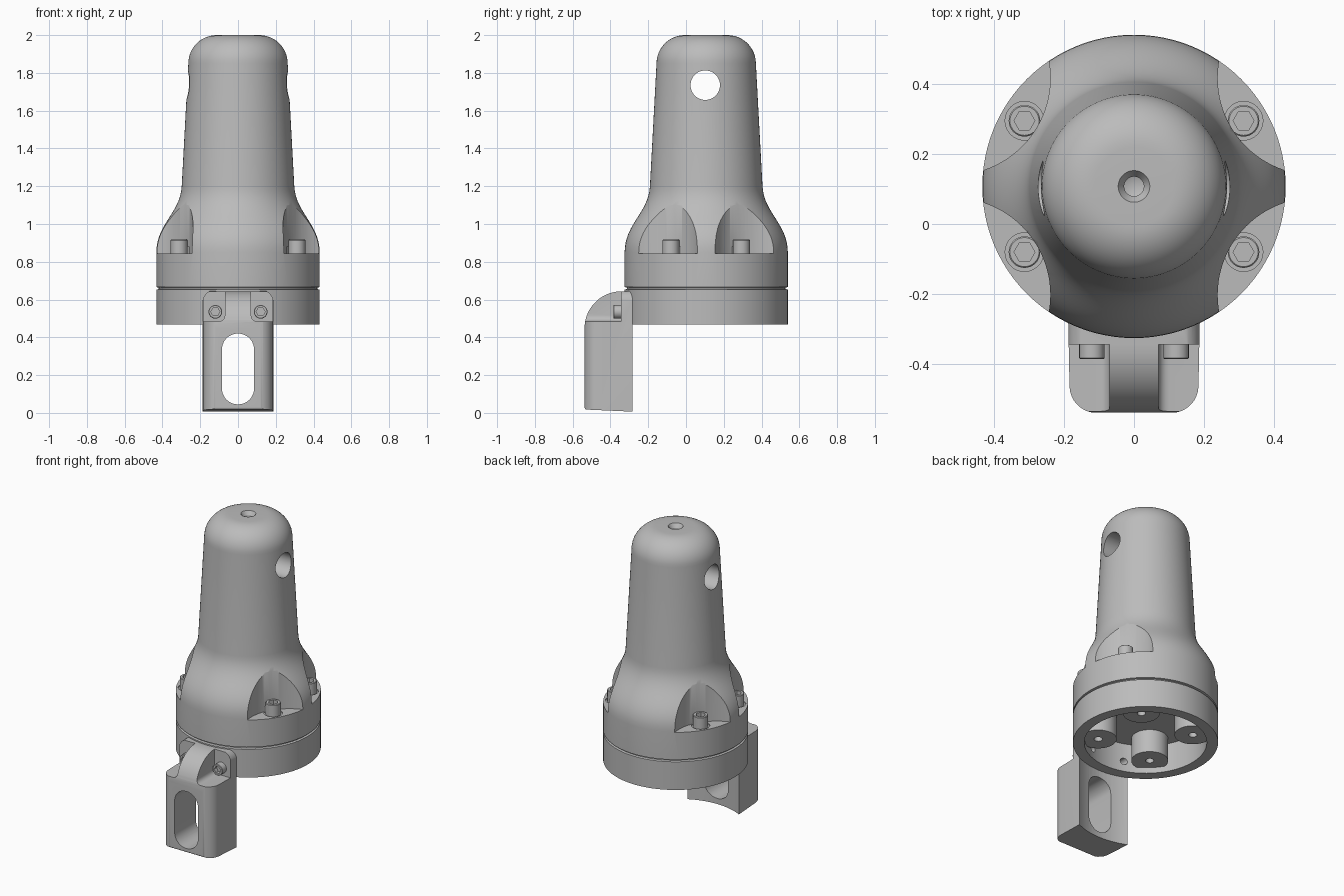
import bpy, bmesh, math
from mathutils import Matrix, Vector
from mathutils.geometry import interpolate_bezier

if "Cube" in bpy.data.objects:
    bpy.data.objects.remove(bpy.data.objects["Cube"])

CY = 0.107          # y of the housing axis
R = 0.432           # flange radius
SIDES = ((1, 1), (1, -1), (-1, 1), (-1, -1))

grey = bpy.data.materials.new("plain grey")
grey.use_nodes = True
colour = (0.5, 0.5, 0.5, 1)
grey.diffuse_color = colour
grey.node_tree.nodes["Principled BSDF"].inputs["Base Color"].default_value = colour


def finish(name, bm):
    bmesh.ops.remove_doubles(bm, verts=bm.verts, dist=1e-4)
    bmesh.ops.recalc_face_normals(bm, faces=bm.faces)
    mesh = bpy.data.meshes.new(name)
    bm.to_mesh(mesh)
    bm.free()
    mesh.materials.append(grey)
    obj = bpy.data.objects.new(name, mesh)
    bpy.context.collection.objects.link(obj)
    return obj


def activate(obj):
    bpy.ops.object.select_all(action='DESELECT')
    obj.select_set(True)
    bpy.context.view_layer.objects.active = obj


def smooth(obj):
    activate(obj)
    bpy.ops.object.shade_smooth_by_angle(angle=math.radians(32))


def boolean(obj, tool, operation='DIFFERENCE'):
    mod = obj.modifiers.new("cut", 'BOOLEAN')
    mod.operation, mod.object, mod.solver = operation, tool, 'EXACT'
    activate(obj)
    bpy.ops.object.modifier_apply(modifier=mod.name)
    bpy.data.objects.remove(tool)


def lathe(name, profile, x=0, y=CY, steps=96):
    bm = bmesh.new()
    verts = [bm.verts.new((r, 0, z)) for r, z in profile]
    edges = [bm.edges.new(pair) for pair in zip(verts, verts[1:])]
    if profile[0][0] > 0:
        edges.append(bm.edges.new((verts[-1], verts[0])))
    bmesh.ops.spin(bm, geom=verts + edges, cent=(0, 0, 0), axis=(0, 0, 1),
                   angle=math.tau, steps=steps)
    bmesh.ops.translate(bm, verts=bm.verts, vec=(x, y, 0))
    return finish(name, bm)


def prism(name, points, axis, lo, hi):
    """Extrude a flat outline along the given axis."""
    place = {'X': lambda p, d: (d, p[0], p[1]),
             'Y': lambda p, d: (p[0], d, p[1]),
             'Z': lambda p, d: (p[0], p[1], d)}[axis]
    bm = bmesh.new()
    bottom = [bm.verts.new(place(p, lo)) for p in points]
    top = [bm.verts.new(place(p, hi)) for p in points]
    bm.faces.new(bottom)
    bm.faces.new(top)
    n = len(points)
    for i in range(n):
        j = (i + 1) % n
        bm.faces.new((bottom[i], bottom[j], top[j], top[i]))
    return finish(name, bm)


def circle(u, v, r, n=48):
    return [(u + r * math.cos(math.tau * i / n), v + r * math.sin(math.tau * i / n))
            for i in range(n)]


def rounded(corners, steps=10):
    """Outline with each corner (u, v, radius) rounded off."""
    out = []
    for i, (u, v, r) in enumerate(corners):
        p = Vector((u, v, 0))
        if r == 0:
            out.append(p)
            continue
        a = (Vector((*corners[i - 1][:2], 0)) - p).normalized() * r
        b = (Vector((*corners[(i + 1) % len(corners)][:2], 0)) - p).normalized() * r
        out += interpolate_bezier(p + a, p + a * 0.45, p + b * 0.45, p + b, steps)
    return out


def socket_bolt(name, r, h, matrix):
    """Cap screw with a hexagon socket, pointing up +z before placing."""
    c = 0.08 * r
    bolt = lathe(name, [(0, 0), (r, 0), (r, h - c), (r - c, h), (0, h)], 0, 0, 32)
    boolean(bolt, prism("hex_cutter", circle(0, 0, r * 0.66, 6), 'Z', h * 0.45, h + 0.1))
    bolt.data.transform(matrix)
    smooth(bolt)


# Housing: flange, flared shoulder, tapered neck and domed end
flare = interpolate_bezier(Vector((R, 0.85, 0)), Vector((R, 1.0, 0)),
                           Vector((0.305, 1.06, 0)), Vector((0.298, 1.2, 0)), 16)
dome = [(0.113 + 0.15 * math.cos(math.pi * i / 24), 1.85 + 0.15 * math.sin(math.pi * i / 24))
        for i in range(13)]
housing = lathe("housing", [(0, 0.656), (0.42, 0.656), (0.42, 0.663), (R, 0.666)]
                + [(p.x, p.y) for p in flare] + dome
                + [(0.045, 2.0), (0.028, 1.975), (0.028, 1.95), (0, 1.94)])
boolean(housing, prism("cross_hole", circle(CY - 0.005, 1.735, 0.078), 'X', -1, 1))
pocket_angle = math.radians(31)
for sx, sy in SIDES:
    px = sx * 0.6 * math.cos(pocket_angle)
    py = CY + sy * 0.6 * math.sin(pocket_angle)
    boolean(housing, prism("pocket", circle(px, py, 0.276, 96), 'Z', 0.845, 1.3))
    boolean(housing, prism("spot_face", circle(sx * 0.312, CY + sy * 0.187, 0.055),
                           'Z', 0.838, 0.88))
smooth(housing)

# Base ring under the housing
ring = lathe("base_ring", [(0.365, 0.467), (R, 0.467), (R, 0.652), (0.42, 0.656),
                           (0.365, 0.656)])
for side in (-1, 1):
    boolean(ring, prism("screw_hole", circle(side * 0.12, 0.535, 0.022, 24), 'Y', -0.5, 0))
smooth(ring)

# Bosses inside the ring and cap screws in the pockets
for sx, sy in SIDES:
    tag = ("left" if sx > 0 else "right") + ("_back" if sy > 0 else "_front")
    boss = lathe("boss_" + tag, [(0, 0.66), (0.11, 0.66), (0.11, 0.505), (0.025, 0.505),
                                 (0.025, 0.6), (0, 0.6)],
                 sx * 0.2, CY + sy * 0.2, 32)
    smooth(boss)
    socket_bolt("bolt_" + tag, 0.045, 0.08,
                Matrix.Translation((sx * 0.312, CY + sy * 0.187, 0.837)))

# Bracket: side profile trimmed by its plan and front outlines
bracket = prism("bracket", rounded([(-0.25, 0.005, 0), (-0.537, 0.018, 0.012),
                                    (-0.537, 0.64, 0.19), (-0.25, 0.645, 0)], 16),
                'X', -0.3, 0.3)
plan = rounded([(-0.189, -0.2, 0), (-0.182, -0.538, 0.075),
                (0.182, -0.538, 0.075), (0.189, -0.2, 0)])
front = rounded([(-0.188, -0.01, 0), (0.188, -0.01, 0), (0.188, 0.65, 0.065),
                 (-0.188, 0.65, 0.065)])
boolean(bracket, prism("plan_outline", plan, 'Z', -0.1, 0.8), 'INTERSECT')
boolean(bracket, prism("front_outline", front, 'Y', -0.7, 0), 'INTERSECT')
# Saddle that fits the ring, long slot and two screw recesses beside the rib
boolean(bracket, prism("saddle", circle(0, CY, R, 96), 'Z', -0.1, 0.8))
slot = rounded([(s * 0.085, z, 0.084) for s, z in
                ((-1, 0.045), (1, 0.045), (1, 0.42), (-1, 0.42))])
boolean(bracket, prism("slot", slot, 'Y', -0.7, 0))
for s in (-1, 1):
    recess = rounded([(s * 0.07, 0.8, 0), (s * 0.07, 0.485, 0.03),
                      (s * 0.3, 0.485, 0), (s * 0.3, 0.8, 0)], 6)
    boolean(bracket, prism("recess", recess, 'Y', -0.7, -0.343))
smooth(bracket)

# Bracket screws facing forward
for s, tag in ((1, "left"), (-1, "right")):
    socket_bolt("bracket_screw_" + tag, 0.036, 0.045,
                Matrix.Translation((s * 0.12, -0.34, 0.535))
                @ Matrix.Rotation(math.radians(90), 4, 'X'))
